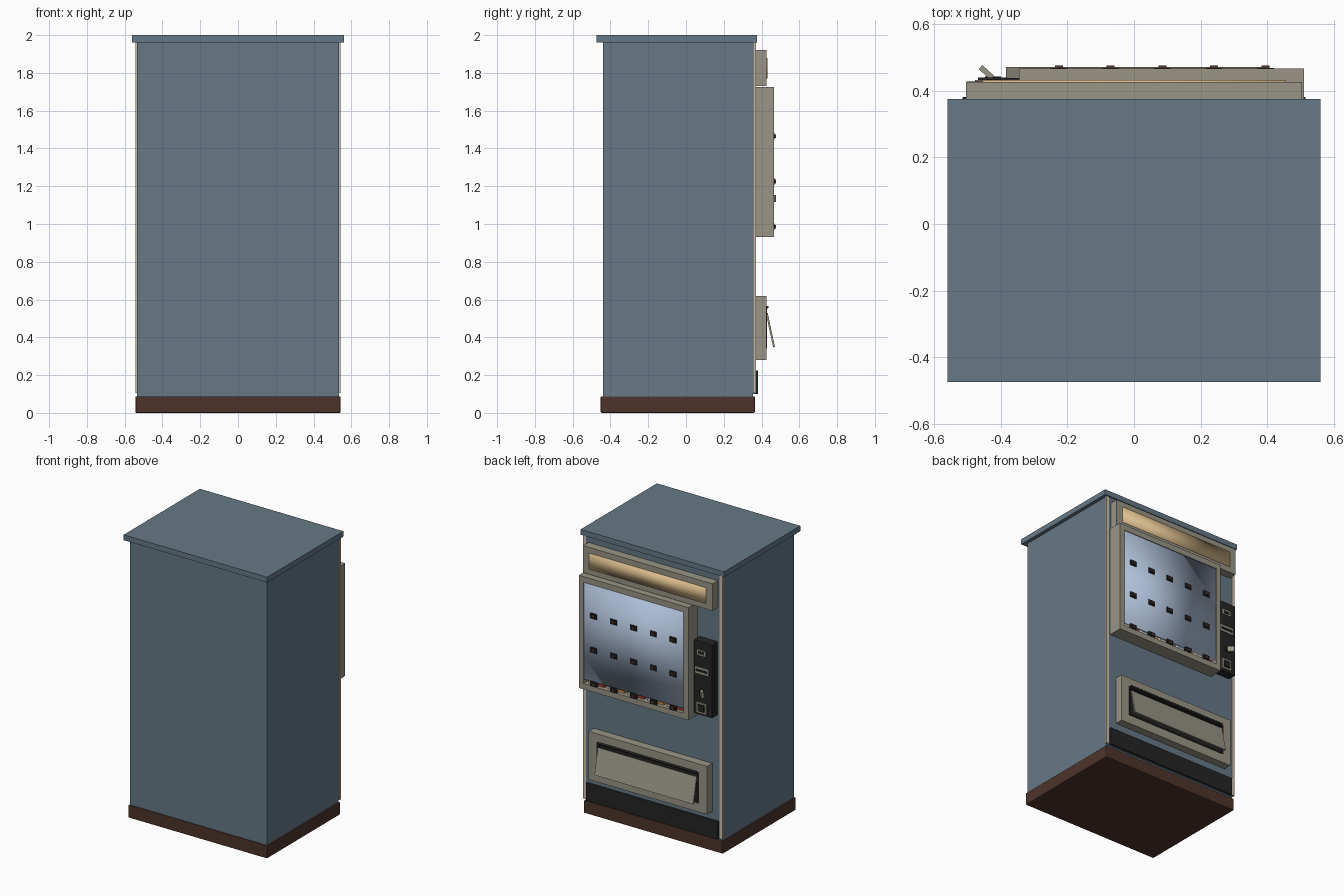
import bpy, math
from mathutils import Matrix

if "Cube" in bpy.data.objects:
    bpy.data.objects.remove(bpy.data.objects["Cube"])


def mat(name, c):
    m = bpy.data.materials.new(name)
    m.diffuse_color = (*c, 1)
    m.use_nodes = True
    m.node_tree.nodes["Principled BSDF"].inputs["Base Color"].default_value = m.diffuse_color
    return m


BLUE = mat("slate blue", (0.135, 0.19, 0.24))
BROWN = mat("dark brown", (0.075, 0.034, 0.024))
GREY = mat("warm grey", (0.32, 0.30, 0.24))
CREAM = mat("pale cream", (0.60, 0.53, 0.41))
AMBER = mat("sign amber", (0.72, 0.52, 0.27))
GLASS = mat("pale blue glass", (0.42, 0.52, 0.68))
DARK = mat("near black", (0.018, 0.018, 0.018))
RED = mat("snack red", (0.40, 0.05, 0.03))
ORANGE = mat("snack orange", (0.75, 0.30, 0.06))


def box(name, x, y, z, m, bevel=0.0, smooth=False):
    """Box given by (min, max) ranges on each axis."""
    c = [(a + b) / 2 for a, b in (x, y, z)]
    s = [b - a for a, b in (x, y, z)]
    bpy.ops.mesh.primitive_cube_add(size=1, location=c)
    o = bpy.context.object
    o.name = name
    o.data.transform(Matrix.Diagonal((*s, 1)))
    o.data.materials.append(m)
    if bevel:
        b = o.modifiers.new("bevel", "BEVEL")
        b.width, b.segments = bevel, 2
    if smooth:
        bpy.ops.object.shade_smooth()
    return o


def frame(name, x, z, y, w, m):
    """Rectangular frame facing +y: two rails and two posts; w = (side, top/bottom)."""
    for i, zz in enumerate([(z[0], z[0] + w[1]), (z[1] - w[1], z[1])]):
        box(f"{name}_rail_{i}", x, y, zz, m)
    for i, xx in enumerate([(x[0], x[0] + w[0]), (x[1] - w[0], x[1])]):
        box(f"{name}_post_{i}", xx, y, (z[0] + w[1], z[1] - w[1]), m)


# cabinet, roof cap and plinth
box("plinth", (-.543, .543), (-.452, .365), (0, .088), BROWN, .006)
box("cabinet", (-.535, .535), (-.44, .355), (.085, 1.965), BLUE)
box("front_door", (-.525, .525), (.35, .367), (.1, 1.96), BLUE)
box("roof_cap", (-.56, .56), (-.475, .375), (1.962, 2.0), BLUE)
for s in (-1, 1):
    box("edge_trim", tuple(sorted((s * .522, s * .543))), (.354, .371), (.105, 1.96), CREAM)
box("kick_plate", (-.515, .515), (.36, .382), (.1, .225), DARK, .004)

# lit sign at the top
frame("sign_frame", (-.505, .505), (1.73, 1.92), (.36, .427), (.05, .04), GREY)
box("sign_panel", (-.455, .455), (.38, .432), (1.77, 1.88), AMBER, smooth=True)

# display case with glass
frame("display_frame", (-.345, .51), (.93, 1.725), (.36, .467), (.036, .04), GREY)
box("display_back", (-.31, .475), (.36, .38), (.97, 1.685), DARK)
box("glass_pane", (-.309, .474), (.445, .462), (1.0, 1.685), GLASS, smooth=True)

# snacks seen under the pane
for i in range(10):
    x = -.265 + i * .077
    box("snack", (x - .025, x + .025), (.40, .443), (.971, 1.08),
        (RED, CREAM, ORANGE, GLASS)[i % 4])

# price tag buttons in three rows
for z in (.985, 1.225, 1.465):
    for i in range(5):
        x = -.225 + i * .155
        box("tag_base", (x - .025, x + .025), (.455, .468), (z - .018, z + .018), DARK)
        box("tag_button", (x - .012, x + .012), (.465, .476), (z - .010, z + .010), BROWN)

# payment panel
box("payment_panel", (-.503, -.362), (.36, .428), (.97, 1.49), DARK, .004)
box("display_bezel", (-.455, -.39), (.42, .433), (1.393, 1.43), GREY)
box("display_screen", (-.445, -.40), (.43, .436), (1.402, 1.421), DARK)
box("note_slot_plate", (-.478, -.372), (.42, .433), (1.262, 1.308), GREY)
box("note_slot", (-.468, -.382), (.43, .44), (1.279, 1.291), DARK)
frame("coin_return", (-.462, -.385), (.985, 1.06), (.42, .437), (.012, .012), GREY)
box("coin_return_door", (-.447, -.40), (.42, .443), (1.0, 1.04), DARK)
bpy.ops.mesh.primitive_cylinder_add(vertices=16, radius=.016, depth=.014,
                                    location=(-.423, .433, 1.14), rotation=(math.pi / 2, 0, 0))
bpy.context.object.name = "lever_pivot"
bpy.context.object.data.materials.append(DARK)
lever = box("return_lever", (-.008, .008), (0, .048), (-.028, .01), GREY)
lever.location = (-.443, .455, 1.135)
lever.rotation_euler = (0, 0, math.radians(48))

# delivery bin with tilted flap
frame("bin_frame", (-.462, .462), (.28, .62), (.36, .425), (.065, .065), GREY)
box("bin_opening", (-.40, .40), (.36, .412), (.34, .56), DARK)
frame("bin_seal", (-.40, .40), (.342, .558), (.40, .429), (.012, .012), DARK)
bpy.ops.mesh.primitive_cylinder_add(vertices=12, radius=.007, depth=.77,
                                    location=(0, .431, .56), rotation=(0, math.pi / 2, 0))
bpy.context.object.name = "flap_hinge"
bpy.context.object.data.materials.append(DARK)
flap = box("bin_flap", (-.385, .385), (-.005, .005), (-.092, .092), GREY)
flap.location = (0, .447, .438)
flap.rotation_euler = (math.radians(12), 0, 0)
